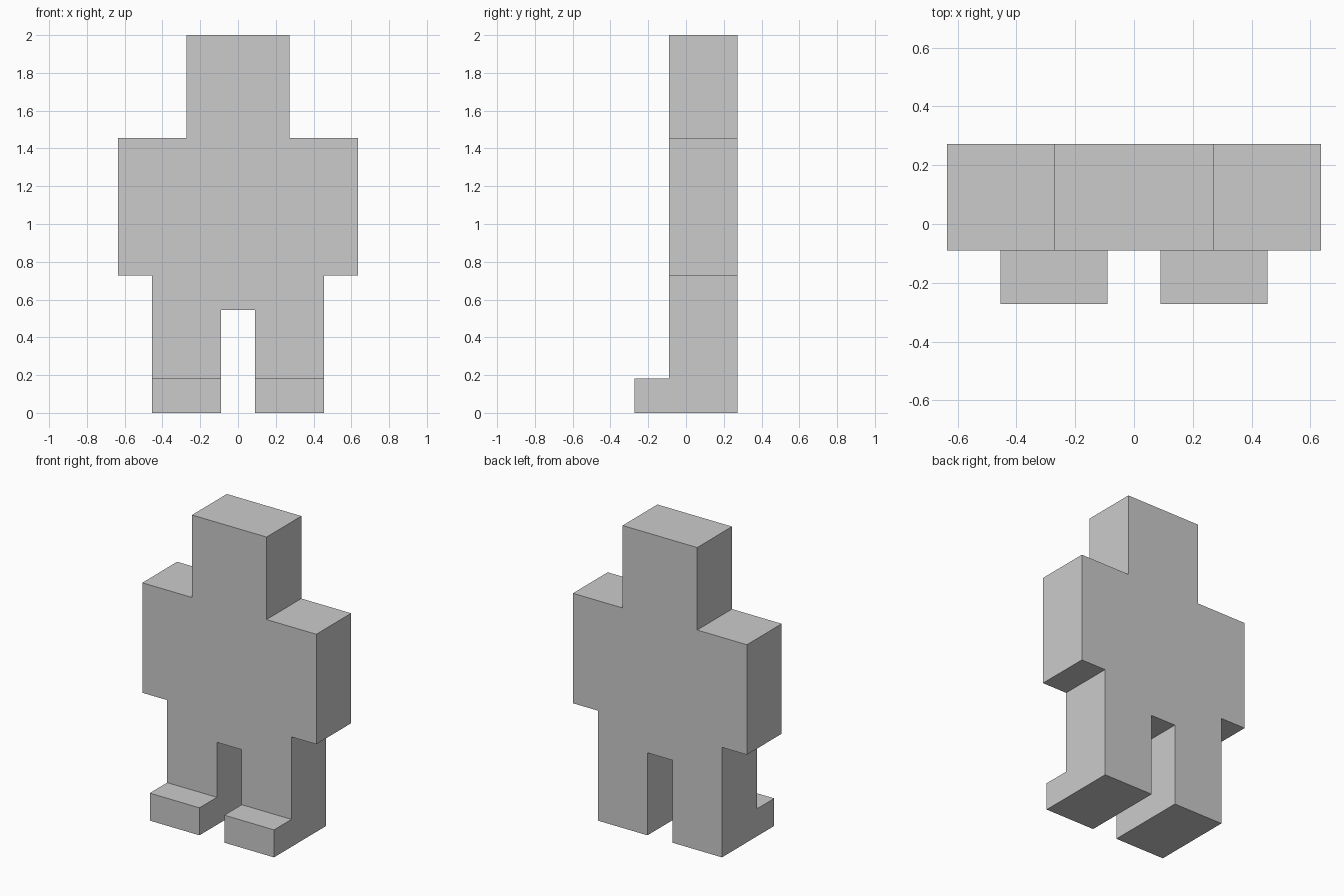
import bpy, bmesh, math
from mathutils import Vector

if "Cube" in bpy.data.objects:
    bpy.data.objects.remove(bpy.data.objects["Cube"])

U = 2 / 11                      # the figure sits on an 11-unit-high block grid
BACK, FRONT, TOE = 1.5 * U, -0.5 * U, -1.5 * U


def extrude(bm, faces, dy):
    """Extrude faces along y."""
    geom = bmesh.ops.extrude_face_region(bm, geom=faces)["geom"]
    verts = [g for g in geom if isinstance(g, bmesh.types.BMVert)]
    bmesh.ops.translate(bm, verts=verts, vec=Vector((0, dy, 0)))


bm = bmesh.new()

# Right half of the silhouette (x, z) above the feet, mirrored to the left
half = [(0.5, 3), (0.5, 1), (2.5, 1), (2.5, 4), (3.5, 4), (3.5, 8), (1.5, 8), (1.5, 11)]
outline = half + [(-x, z) for x, z in reversed(half)]
verts = {p: bm.verts.new((p[0] * U, BACK, p[1] * U)) for p in outline}
bm.faces.new([verts[p] for p in outline])

# Foot panels joined to the bottom of each leg
for s in (1, -1):
    low = [bm.verts.new((s * x * U, BACK, 0)) for x in (0.5, 2.5)]
    bm.faces.new([low[0], low[1], verts[(s * 2.5, 1)], verts[(s * 0.5, 1)]])

# Body thickness, then toes pushed forward
bmesh.ops.recalc_face_normals(bm, faces=bm.faces)
extrude(bm, bm.faces[:], FRONT - BACK)
toes = [f for f in bm.faces
        if all(abs(v.co.y - FRONT) < 1e-4 and v.co.z < 1.1 * U for v in f.verts)]
extrude(bm, toes, TOE - FRONT)

# Merge coplanar panels into clean flat faces
bmesh.ops.recalc_face_normals(bm, faces=bm.faces)
bmesh.ops.dissolve_limit(bm, angle_limit=math.radians(1), verts=bm.verts, edges=bm.edges)

mesh = bpy.data.meshes.new("blocky_figure")
bm.to_mesh(mesh)
bm.free()
bpy.context.collection.objects.link(bpy.data.objects.new("blocky_figure", mesh))
